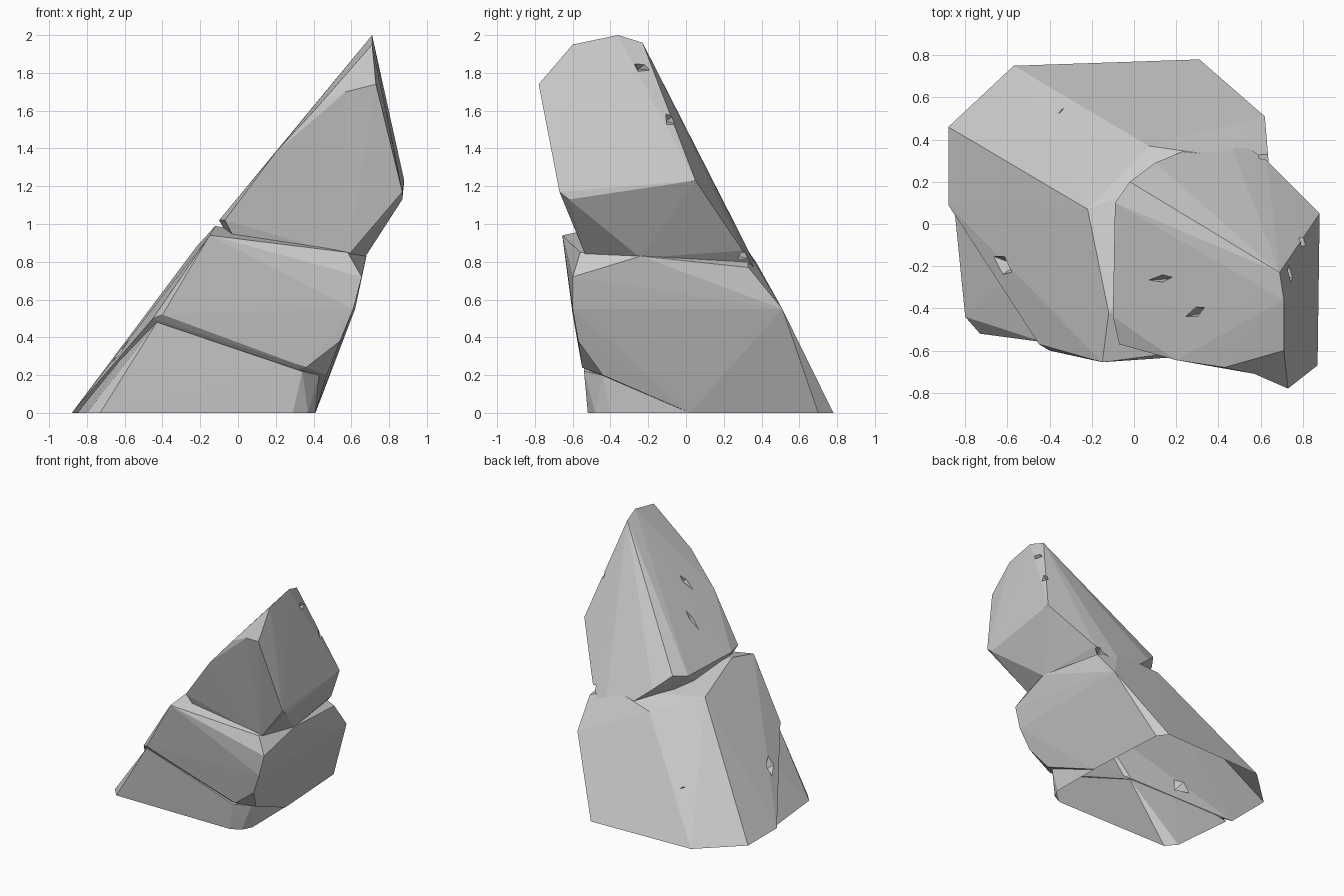
import bpy, bmesh
from mathutils import Vector

if "Cube" in bpy.data.objects:
    bpy.data.objects.remove(bpy.data.objects["Cube"])


def hull(name, pts):
    """Convex block of stone around a few corner points."""
    bm = bmesh.new()
    for p in pts:
        bm.verts.new(p)
    res = bmesh.ops.convex_hull(bm, input=bm.verts[:])
    junk = {g for g in res["geom_interior"] + res["geom_unused"]
            if isinstance(g, bmesh.types.BMVert)}
    bmesh.ops.delete(bm, geom=list(junk), context='VERTS')
    bmesh.ops.recalc_face_normals(bm, faces=bm.faces[:])
    me = bpy.data.meshes.new(name)
    bm.to_mesh(me)
    bm.free()
    ob = bpy.data.objects.new(name, me)
    bpy.context.collection.objects.link(ob)
    return ob


def combine(target, other, op):
    mod = target.modifiers.new(op.lower(), 'BOOLEAN')
    mod.operation, mod.solver, mod.object = op, 'EXACT', other
    bpy.context.view_layer.objects.active = target
    bpy.ops.object.modifier_apply(modifier=mod.name)
    bpy.data.objects.remove(other)


def chip(name, a, b, width, depth):
    """Narrow wedge from a to b, used to nick the surface."""
    a, b, w, d = Vector(a), Vector(b), Vector(width), Vector(depth)
    m, out = a.lerp(b, 0.6), d * 0.4
    return hull(name, [a - out, b - out, m + w - out, m - w - out, m + d])


# Middle block: carries the back, the left slope and the right flank
rock = hull("leaning_rock", [
    (-.88, .46, 0), (-.88, .09, 0), (.41, .02, 0), (.37, .70, 0), (.31, .78, 0), (-.57, .75, 0),
    (-.45, -.57, .5), (-.40, -.60, .52), (.36, -.55, .24), (.47, -.44, .2), (.54, -.57, .38),
    (.61, -.60, .55), (.655, -.6, .72), (.62, .51, .55), (.635, .33, .77), (.68, -.24, .83),
    (.58, -.56, .85), (-.15, -.655, .94), (-.12, -.42, .99), (-.22, .07, .88),
    (.07, .37, .80), (.42, .32, .87)])

# Front toe below the lower crack
toe = hull("front_toe", [
    (-.85, .06, 0), (-.80, -.44, 0), (-.73, -.52, 0), (.29, -.52, 0), (.37, -.48, 0),
    (.41, -.40, 0), (.405, .03, 0), (-.43, -.56, .48), (-.60, -.25, .32), (.34, -.54, .22),
    (.43, -.44, .2), (0, -.1, .3), (-.3, .3, 0), (.3, .3, 0)])

# Upper block above the main crack, in two pieces meeting at a front crease
tip = [(.57, -.71, 1.70), (.71, -.60, 1.95), (.71, -.36, 2.0), (.69, -.23, 1.96),
       (.58, -.53, .83), (.67, -.24, .82), (.63, .30, .86)]
upper_left = hull("upper_left", tip + [
    (-.07, -.57, 1.02), (-.10, -.44, 1.02), (-.09, .10, 1.03), (-.02, .20, 1.05),
    (.10, .29, .94), (.44, .43, .66), (.05, -.5, .8), (.05, -.3, .75), (.2, .1, .7),
    (.43, -.68, 1.63), (.20, -.645, 1.38), (.80, .05, 1.23)])
upper_right = hull("upper_right", tip + [
    (.73, -.78, 1.74), (.87, -.67, 1.17), (.87, -.62, 1.13), (.88, .05, 1.23),
    (.44, .42, .67), (.4, 0, 1.0), (.4, -.4, 1.2)])

combine(rock, toe, 'UNION')
combine(rock, upper_left, 'UNION')
combine(rock, upper_right, 'UNION')

# Small nicks; depth vectors point into the stone
nicks = [
    ((.03, -.27, 1.19), (.20, -.25, 1.38), (0, .025, 0), (.06, 0, -.05)),
    ((.22, -.45, 1.41), (.35, -.39, 1.56), (-.01, .03, 0), (.06, 0, -.05)),
    ((-.49, .48, .45), (-.30, .64, .37), (-.04, .03, .02), (.04, -.05, -.06)),
    ((.80, -.34, 1.90), (.74, -.14, 1.80), (0, .05, .05), (-.06, -.03, -.02)),
    ((.82, -.12, 1.51), (.82, -.02, 1.60), (0, .06, -.06), (-.07, -.05, -.02)),
    ((-.68, -.14, .25), (-.56, -.23, .37), (0, .05, .02), (.05, 0, -.05)),
    ((.69, .34, .86), (.60, .38, .80), (0, .05, .05), (-.10, -.16, .02)),
]
for i, n in enumerate(nicks):
    combine(rock, chip(f"nick_{i}", *n), 'DIFFERENCE')

# The underside is open
bm = bmesh.new()
bm.from_mesh(rock.data)
floor = [f for f in bm.faces if all(v.co.z < .002 for v in f.verts)]
bmesh.ops.delete(bm, geom=floor, context='FACES')
bm.to_mesh(rock.data)
bm.free()
